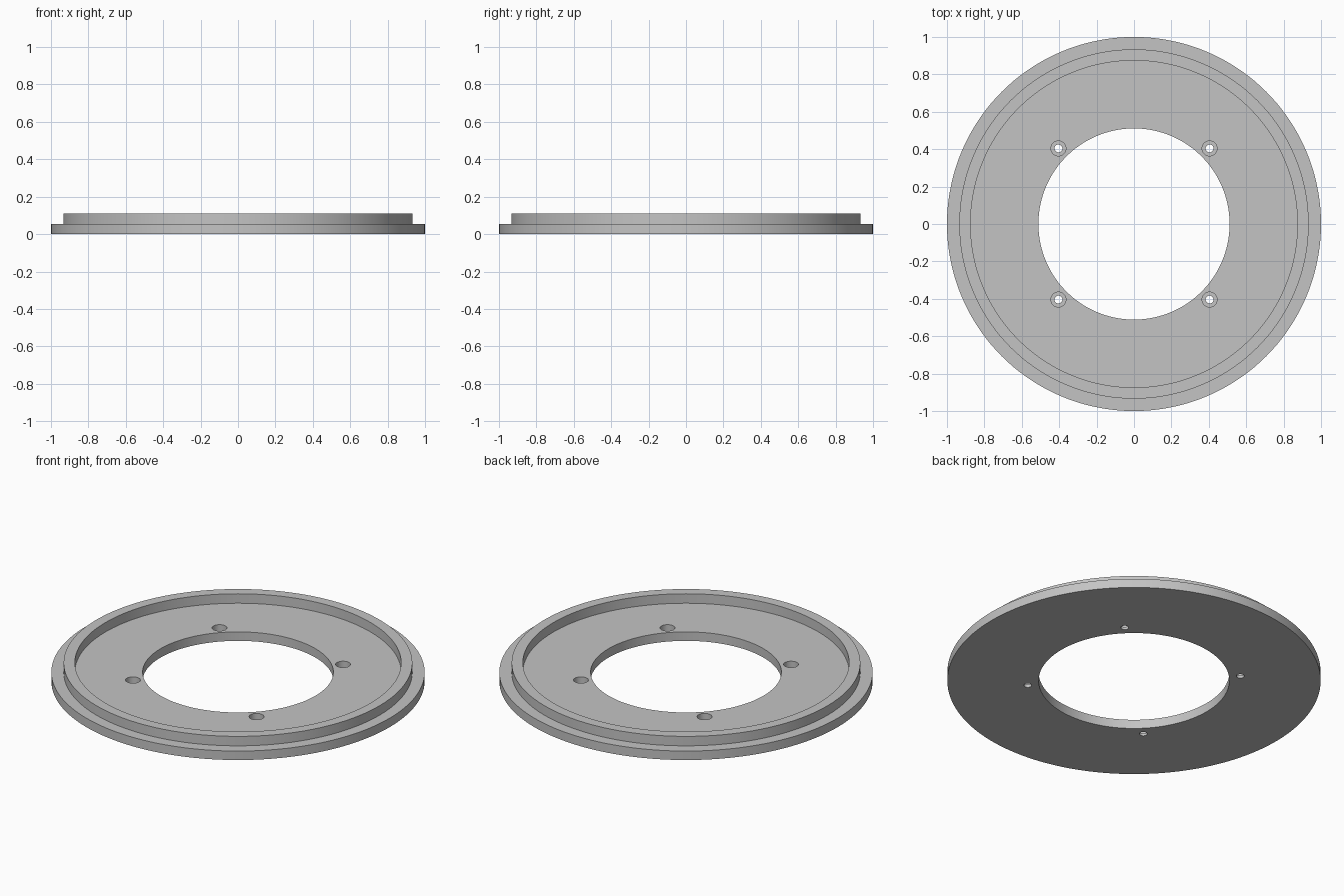
import bpy
import bmesh
from math import tau
from mathutils import Matrix, Vector

cube = bpy.data.objects.get("Cube")
if cube:
    bpy.data.objects.remove(cube, do_unlink=True)

# Single plain grey
grey = bpy.data.materials.new("plain grey")
grey.use_nodes = True
colour = (0.55, 0.55, 0.55, 1)
grey.diffuse_color = colour
grey.node_tree.nodes["Principled BSDF"].inputs["Base Color"].default_value = colour


def revolve(name, profile, steps, centre=(0, 0)):
    """Turn a closed (radius, height) outline around a vertical axis."""
    bm = bmesh.new()
    verts = [bm.verts.new((r, 0, z)) for r, z in profile]
    edges = [bm.edges.new((v, verts[i - 1])) for i, v in enumerate(verts)]
    bmesh.ops.spin(bm, geom=verts + edges, cent=(0, 0, 0), axis=(0, 0, 1),
                   angle=tau, steps=steps, use_duplicate=False)
    bmesh.ops.remove_doubles(bm, verts=bm.verts, dist=0.0001)
    bmesh.ops.recalc_face_normals(bm, faces=bm.faces)
    bm.transform(Matrix.Translation(Vector((*centre, 0))))
    mesh = bpy.data.meshes.new(name)
    bm.to_mesh(mesh)
    bm.free()
    mesh.materials.append(grey)
    obj = bpy.data.objects.new(name, mesh)
    bpy.context.collection.objects.link(obj)
    return obj


# Flanged ring with a raised lip around a recessed floor
FLOOR, TOP = 0.053, 0.109
ring = revolve("flanged_ring", [
    (0.511, 0), (1, 0), (1, FLOOR), (0.934, FLOOR),
    (0.934, TOP), (0.874, TOP), (0.874, FLOOR), (0.511, FLOOR)], 144)
bpy.context.view_layer.objects.active = ring
ring.select_set(True)

# Four counterbored screw holes
BORE = 0.016
for x in (-0.404, 0.404):
    for y in (-0.404, 0.404):
        cutter = revolve("screw_hole_cutter", [
            (0, -0.1), (0.021, -0.1), (0.021, BORE),
            (0.04, BORE), (0.04, 0.2), (0, 0.2)], 32, (x, y))
        cutter.hide_render = True
        cut = ring.modifiers.new("screw_hole", 'BOOLEAN')
        cut.operation = 'DIFFERENCE'
        cut.solver = 'EXACT'
        cut.object = cutter
        bpy.ops.object.modifier_apply(modifier=cut.name)
        bpy.data.objects.remove(cutter, do_unlink=True)

bpy.ops.object.shade_smooth_by_angle(angle=0.5)
